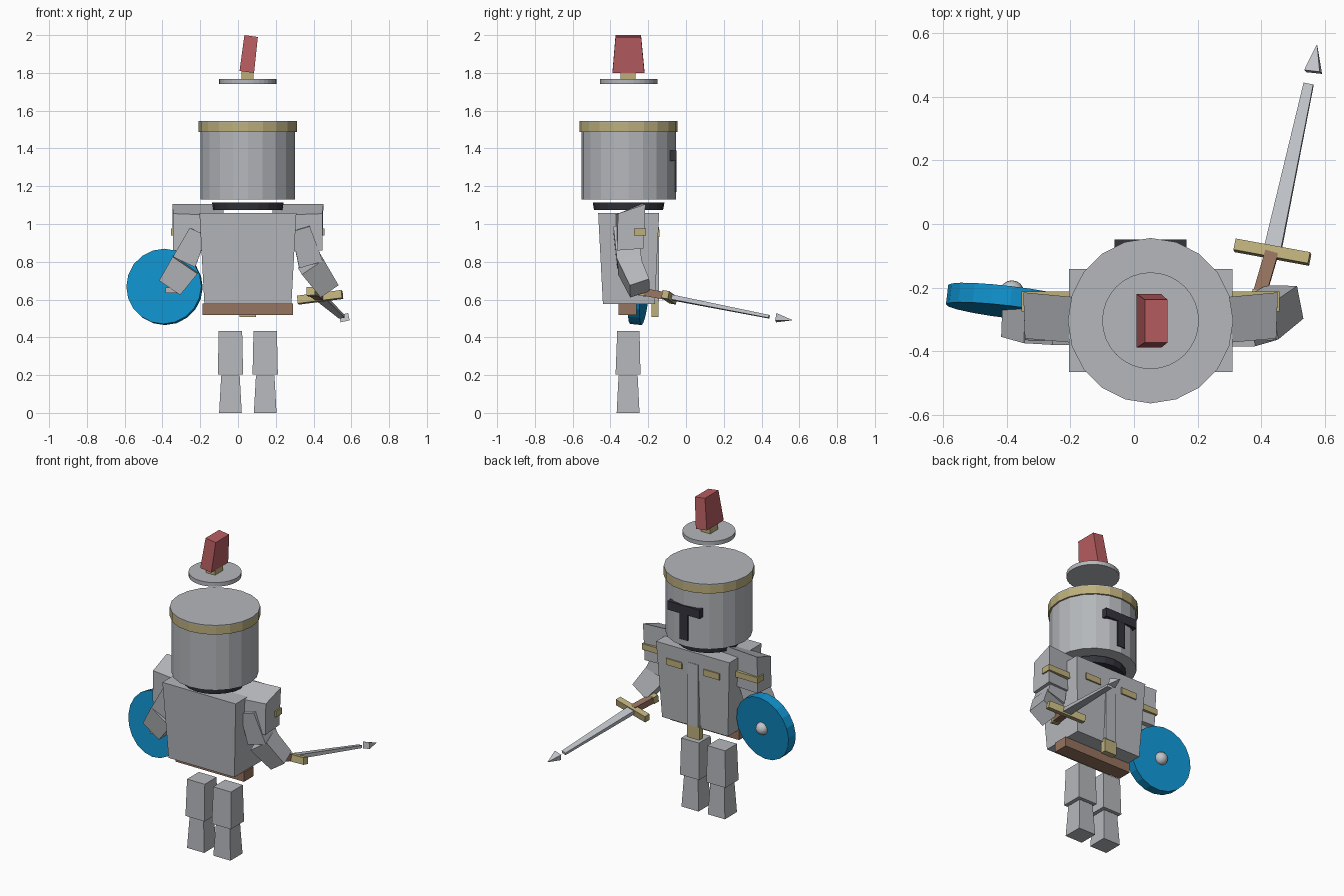
import bpy, bmesh, math
from mathutils import Vector, Matrix

if "Cube" in bpy.data.objects:
    bpy.data.objects.remove(bpy.data.objects["Cube"])

CX, CY = 0.052, -0.304          # body axis


def mat(name, rgb):
    m = bpy.data.materials.new(name)
    m.diffuse_color = (*rgb, 1)
    m.use_nodes = True
    m.node_tree.nodes["Principled BSDF"].inputs["Base Color"].default_value = m.diffuse_color
    return m


STEEL = mat("steel grey", (0.46, 0.475, 0.50))
BLADE = mat("blade grey", (0.53, 0.55, 0.58))
BLUE = mat("shield blue", (0.005, 0.28, 0.60))
GOLD = mat("dull gold", (0.51, 0.43, 0.20))
BROWN = mat("leather brown", (0.305, 0.172, 0.115))
RED = mat("plume red", (0.48, 0.11, 0.12))
DARK = mat("dark slot", (0.033, 0.033, 0.046))


def finish(name, bm, material):
    bmesh.ops.recalc_face_normals(bm, faces=bm.faces)
    me = bpy.data.meshes.new(name)
    bm.to_mesh(me)
    bm.free()
    me.materials.append(material)
    ob = bpy.data.objects.new(name, me)
    bpy.context.collection.objects.link(ob)
    return ob


def hexa(name, corners, material):
    """Six-sided block from four bottom and four top corners."""
    bm = bmesh.new()
    v = [bm.verts.new(c) for c in corners]
    bm.faces.new(v[:4])
    bm.faces.new(v[4:])
    for i in range(4):
        j = (i + 1) % 4
        bm.faces.new((v[i], v[j], v[j + 4], v[i + 4]))
    return finish(name, bm, material)


def block(name, z0, r0, z1, r1, material):
    """Upright tapered block; each r is (x0, x1, y0, y1)."""
    def ring(r, z):
        return [(r[0], r[2], z), (r[1], r[2], z), (r[1], r[3], z), (r[0], r[3], z)]
    return hexa(name, ring(r0, z0) + ring(r1, z1), material)


def box(name, x0, x1, y0, y1, z0, z1, material):
    r = (x0, x1, y0, y1)
    return block(name, z0, r, z1, r, material)


def limb(name, a, b, s0, s1, side, material):
    """Tapered bar from a to b; sizes are (along side, across)."""
    a, b = Vector(a), Vector(b)
    d = (b - a).normalized()
    u = Vector(side)
    u = (u - d * u.dot(d)).normalized()
    w = d.cross(u)
    pts = []
    for p, s in ((a, s0), (b, s1)):
        for i, j in ((-1, -1), (1, -1), (1, 1), (-1, 1)):
            pts.append(p + u * (i * s[0] / 2) + w * (j * s[1] / 2))
    return hexa(name, pts, material)


def cylinder(name, z0, z1, r0, r1, sides, material):
    bm = bmesh.new()
    bmesh.ops.create_cone(bm, cap_ends=True, segments=sides, radius1=r0, radius2=r1,
                          depth=z1 - z0,
                          matrix=Matrix.Translation((CX, CY, (z0 + z1) / 2)))
    return finish(name, bm, material)


# Helmet, band, neck and floating crown disc
cylinder("helmet", 1.13, 1.535, 0.25, 0.25, 20, STEEL)
cylinder("helmet_band", 1.487, 1.538, 0.26, 0.26, 20, GOLD)
cylinder("helmet_cap", 1.538, 1.546, 0.26, 0.26, 20, STEEL)
cylinder("neck", 1.075, 1.115, 0.183, 0.19, 20, DARK)
cylinder("crown_disc", 1.741, 1.767, 0.152, 0.152, 32, STEEL)

# T-shaped visor slot
box("visor_bar", CX - 0.113, CX + 0.113, -0.09, -0.049, 1.333, 1.388, DARK)
box("visor_stem", CX - 0.027, CX + 0.027, -0.09, -0.050, 1.17, 1.333, DARK)

# Plume and its socket
box("plume_socket", 0.018, 0.082, -0.347, -0.267, 1.767, 1.81, GOLD)
hexa("plume", [(0.008, -0.389, 1.81), (0.085, -0.389, 1.80), (0.085, -0.22, 1.80),
               (0.008, -0.22, 1.81), (0.034, -0.373, 2.0), (0.105, -0.373, 1.99),
               (0.105, -0.238, 1.99), (0.034, -0.238, 2.0)], RED)

# Torso with chest trim, belt and buckle
block("torso", 0.577, (-0.178, 0.283, -0.44, -0.165),
      1.058, (-0.204, 0.309, -0.465, -0.142), STEEL)
box("chest_ridge", CX - 0.036, CX + 0.036, -0.19, -0.143, 0.59, 0.985, STEEL)
box("belt", CX - 0.24, CX + 0.24, -0.357, -0.262, 0.519, 0.58, BROWN)
box("buckle", CX - 0.043, CX + 0.043, -0.183, -0.146, 0.508, 0.595, GOLD)

for s, side in ((-1, "left"), (1, "right")):
    def X(d):
        return CX + s * d
    # Chest clasp
    box("chest_clasp_" + side, X(0.077), X(0.187), -0.17, -0.139, 0.93, 0.97, GOLD)
    # Shoulder pad, high at the front and sloping back
    hexa("shoulder_pad_" + side,
         [(X(0.14), -0.375, 0.86), (X(0.395), -0.365, 0.86),
          (X(0.395), -0.225, 0.87), (X(0.14), -0.24, 0.87),
          (X(0.13), -0.383, 1.045), (X(0.395), -0.36, 1.055),
          (X(0.40), -0.215, 1.105), (X(0.13), -0.24, 1.105)], STEEL)
    box("shoulder_strap_" + side, X(0.20), X(0.406), -0.275, -0.212, 0.94, 0.977, GOLD)
    # Legs
    c = X(0.092)
    block("thigh_" + side, 0.203, (c - 0.067, c + 0.067, -0.373, -0.241),
          0.434, (c - 0.062, c + 0.062, -0.364, -0.246), STEEL)
    block("shin_" + side, 0.0, (c - 0.06, c + 0.06, -0.367, -0.246),
          0.198, (c - 0.049, c + 0.049, -0.357, -0.256), STEEL)

# Arms
limb("upper_arm_right", (0.33, -0.32, 0.98), (0.385, -0.30, 0.79),
     (0.10, 0.13), (0.13, 0.13), (1, 0, 0.3), STEEL)
limb("forearm_right", (0.385, -0.305, 0.79), (0.475, -0.245, 0.66),
     (0.14, 0.12), (0.115, 0.11), (1, 0, 0.6), STEEL)
limb("upper_arm_left", (-0.21, -0.32, 0.96), (-0.285, -0.315, 0.80),
     (0.10, 0.12), (0.13, 0.12), (1, 0, -0.5), STEEL)
limb("forearm_left", (-0.278, -0.315, 0.785), (-0.36, -0.305, 0.665),
     (0.16, 0.12), (0.135, 0.10), (1, 0, -0.7), STEEL)

# Sword: pommel, grip, guard, blade and floating point
limb("pommel", (0.385, -0.25, 0.645), (0.395, -0.215, 0.638),
     (0.045, 0.045), (0.045, 0.045), (1, 0, 0), GOLD)
limb("grip", (0.395, -0.22, 0.64), (0.433, -0.09, 0.615),
     (0.042, 0.04), (0.042, 0.04), (1, 0, 0), BROWN)
limb("guard", (0.318, -0.067, 0.597), (0.552, -0.11, 0.627),
     (0.036, 0.042), (0.036, 0.042), (0, 1, -0.2), GOLD)
limb("blade", (0.436, -0.08, 0.612), (0.549, 0.44, 0.509),
     (0.054, 0.026), (0.031, 0.016), (1, 0, 0.1), BLADE)
limb("sword_tip", (0.563, 0.478, 0.504), (0.575, 0.562, 0.491),
     (0.05, 0.04), (0.002, 0.002), (1, 0, 0.2), BLADE)

# Round shield with boss and hand grip
normal = Vector((0.12, 1, -0.1)).normalized()
centre = Vector((-0.389, -0.246, 0.667))
turn = normal.to_track_quat('Z', 'Y').to_matrix().to_4x4()
bm = bmesh.new()
bmesh.ops.create_cone(bm, cap_ends=True, segments=20, radius1=0.2, radius2=0.2,
                      depth=0.062, matrix=Matrix.Translation(centre) @ turn)
finish("shield", bm, BLUE)
bm = bmesh.new()
bmesh.ops.create_uvsphere(bm, u_segments=16, v_segments=10, radius=0.039,
                          matrix=Matrix.Translation((-0.384, -0.216, 0.664)))
boss = finish("shield_boss", bm, BLADE)
for p in boss.data.polygons:
    p.use_smooth = True
box("shield_grip", -0.385, -0.32, -0.33, -0.25, 0.635, 0.665, STEEL)
